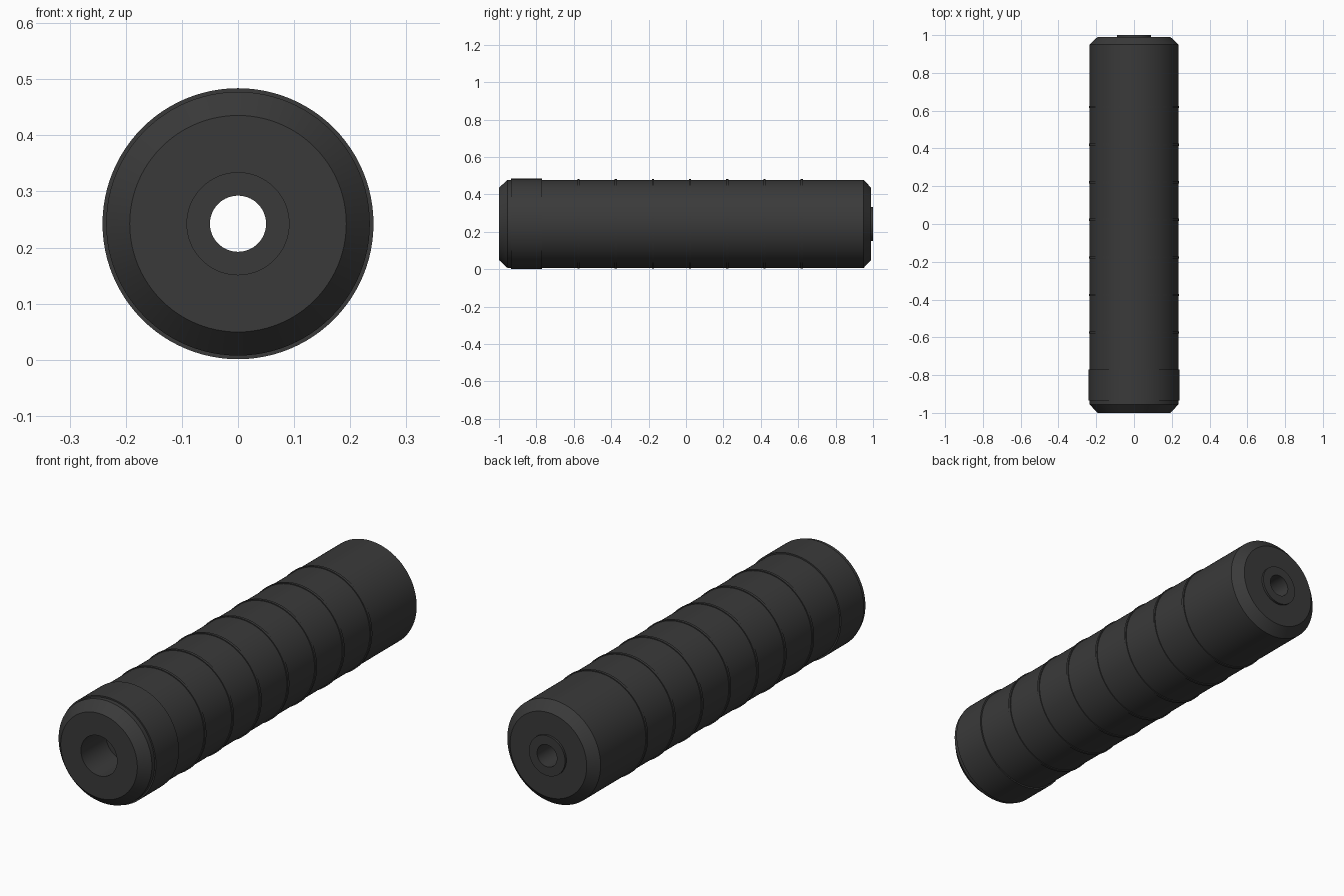
import bpy, bmesh, math

if "Cube" in bpy.data.objects:
    bpy.data.objects.remove(bpy.data.objects["Cube"])

SEGMENTS = 96
AXIS_Z = 0.2425
R_BODY, R_BAND = 0.235, 0.2415

dark = bpy.data.materials.new("dark_grey")
dark.diffuse_color = (0.042, 0.042, 0.042, 1)
dark.use_nodes = True
dark.node_tree.nodes["Principled BSDF"].inputs["Base Color"].default_value = dark.diffuse_color


def lathe(name, profile):
    """Spin a closed (y, radius) profile around the lengthwise axis."""
    bm = bmesh.new()
    rings = []
    for i in range(SEGMENTS):
        a = 2 * math.pi * i / SEGMENTS
        rings.append([bm.verts.new((r * math.sin(a), y, AXIS_Z + r * math.cos(a)))
                      for y, r in profile])
    n = len(profile)
    for i in range(SEGMENTS):
        p, q = rings[i], rings[(i + 1) % SEGMENTS]
        for j in range(n):
            k = (j + 1) % n
            bm.faces.new((p[j], p[k], q[k], q[j]))
    bmesh.ops.recalc_face_normals(bm, faces=bm.faces)
    mesh = bpy.data.meshes.new(name)
    bm.to_mesh(mesh)
    bm.free()
    mesh.materials.append(dark)
    obj = bpy.data.objects.new(name, mesh)
    bpy.context.collection.objects.link(obj)
    bpy.ops.object.select_all(action='DESELECT')
    obj.select_set(True)
    bpy.context.view_layer.objects.active = obj
    bpy.ops.object.shade_smooth_by_angle(angle=math.radians(30))
    return obj


# Chamfered tube: wide socket at the front, narrow bore, raised boss at the back
lathe("tube_body", [
    (-1.0, 0.091), (-1.0, 0.193), (-0.955, R_BODY), (0.95, R_BODY),
    (0.99, 0.193), (0.99, 0.091), (1.0, 0.091), (1.0, 0.05),
    (-0.82, 0.05), (-0.82, 0.091),
])

# Wide collar near the front
lathe("front_collar", [
    (-0.935, R_BODY - 0.01), (-0.935, R_BAND),
    (-0.77, R_BAND), (-0.77, R_BODY - 0.01),
])

# Thin raised rings along the tube
for i in range(7):
    y = -0.575 + 0.199 * i
    lathe(f"raised_ring_{i + 1}", [
        (y - 0.006, R_BODY - 0.01), (y - 0.006, R_BODY + 0.004),
        (y + 0.006, R_BODY + 0.004), (y + 0.006, R_BODY - 0.01),
    ])
